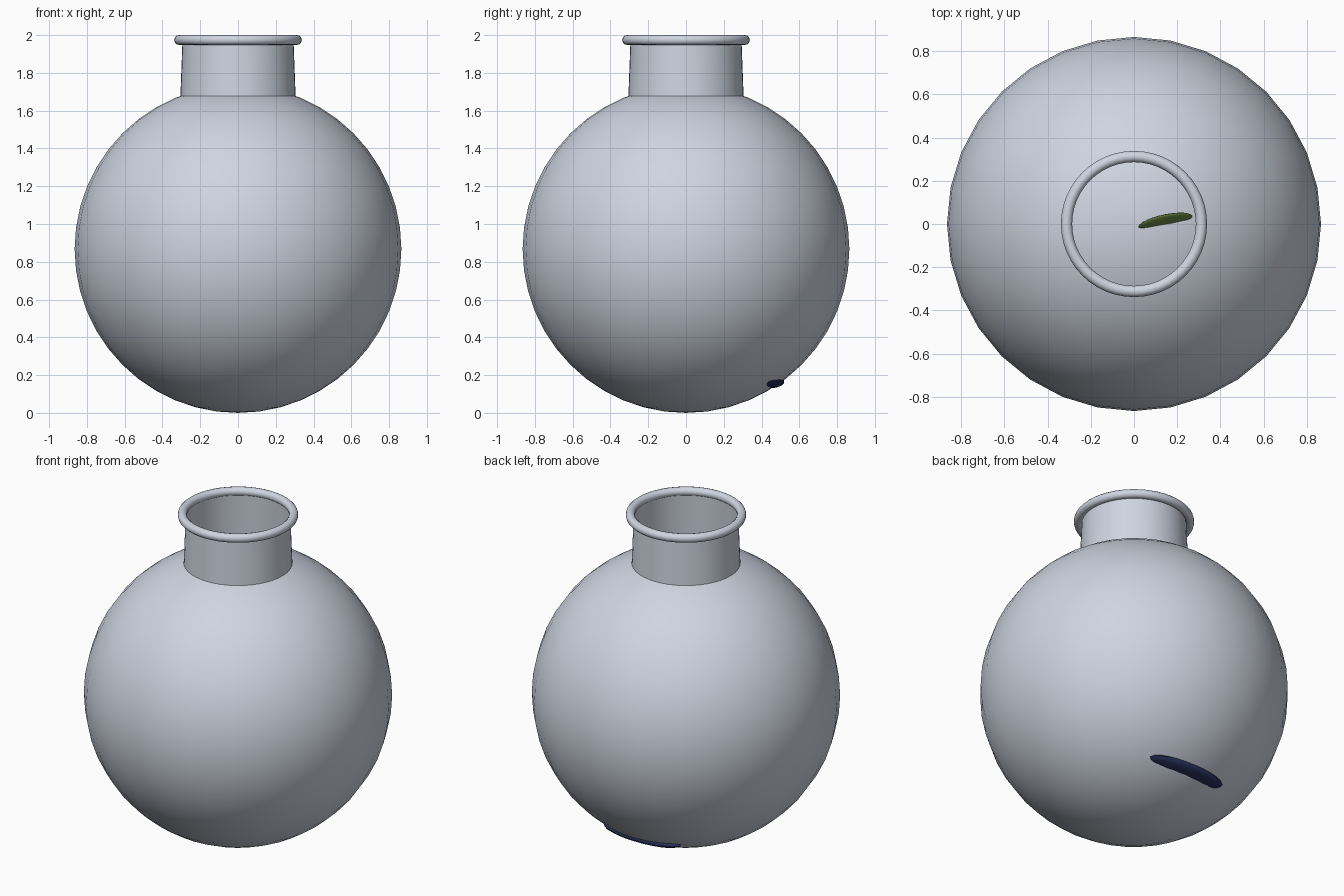
import bpy
import math

if "Cube" in bpy.data.objects:
    bpy.data.objects.remove(bpy.data.objects["Cube"])


def material(name, rgb):
    m = bpy.data.materials.new(name)
    m.diffuse_color = (*rgb, 1)
    m.use_nodes = True
    m.node_tree.nodes["Principled BSDF"].inputs["Base Color"].default_value = m.diffuse_color
    return m


glass = material("pale_glass", (0.62, 0.66, 0.75))
green = material("leaf_green", (0.15, 0.26, 0.06))
navy = material("navy_blue", (0.02, 0.03, 0.10))


def finish(name, mat):
    ob = bpy.context.object
    ob.name = name
    ob.data.materials.append(mat)
    bpy.ops.object.shade_smooth_by_angle(angle=math.radians(40))
    return ob


def ellipsoid(name, loc, size, mat, rot=(0, 0, 0), segs=24, rings=12):
    bpy.ops.mesh.primitive_uv_sphere_add(segments=segs, ring_count=rings, radius=1,
                                         location=loc, rotation=[math.radians(a) for a in rot])
    bpy.context.object.scale = size
    bpy.ops.object.transform_apply(location=False, rotation=False, scale=True)
    return finish(name, mat)


# Round bowl
ellipsoid("bowl", (0, 0, 0.867), (0.865, 0.865, 0.867), glass, segs=32, rings=24)

# Open, slightly tapering neck
bpy.ops.mesh.primitive_cone_add(vertices=48, radius1=0.306, radius2=0.294, depth=0.32,
                                end_fill_type='NOTHING', location=(0, 0, 1.81))
finish("neck", glass)

# Rolled rim
bpy.ops.mesh.primitive_torus_add(major_segments=48, minor_segments=12, major_radius=0.312,
                                 minor_radius=0.026, location=(0, 0, 1.974))
finish("rim", glass)

# Leaf tip inside the neck, blade tilted toward the front
ellipsoid("leaf_tip", (0.145, 0.01, 1.715), (0.128, 0.058, 0.012), green, rot=(55, 9, 11))

# Flat dark fin emerging low at the back
ellipsoid("lower_fin", (-0.01, 0.44, 0.165), (0.26, 0.08, 0.035), navy)
